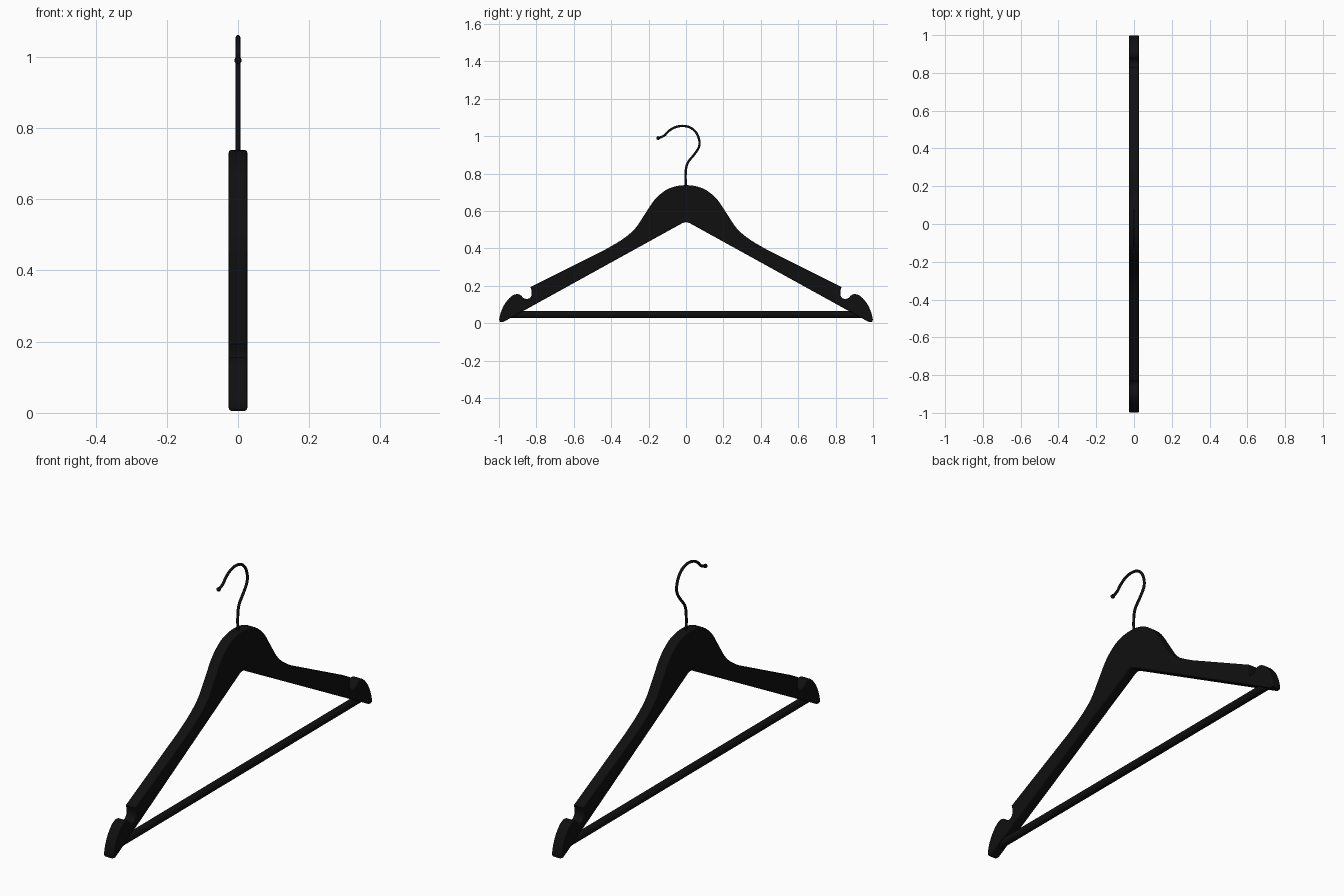
import bpy, bmesh
from mathutils import Vector

if "Cube" in bpy.data.objects:
    bpy.data.objects.remove(bpy.data.objects["Cube"])

black = bpy.data.materials.new("matte black")
black.diffuse_color = (0.005, 0.005, 0.005, 1)
black.use_nodes = True
black.node_tree.nodes["Principled BSDF"].inputs["Base Color"].default_value = black.diffuse_color


def smooth(pts, steps=4):
    """Catmull-Rom curve through 2D points."""
    p = [Vector(q) for q in pts]
    p = [p[0] * 2 - p[1]] + p + [p[-1] * 2 - p[-2]]
    out = []
    for i in range(1, len(p) - 2):
        a, b, c, d = p[i - 1:i + 3]
        for k in range(steps):
            t = k / steps
            out.append(0.5 * (2 * b + (c - a) * t + (2 * a - 5 * b + 4 * c - d) * t**2
                              + (3 * b - a - 3 * c + d) * t**3))
    return out + [p[-2]]


def mirrored(pts):
    return [(-y, z) for y, z in reversed(pts)]


def finish(obj):
    obj.data.materials.clear()
    obj.data.materials.append(black)
    bpy.ops.object.select_all(action='DESELECT')
    obj.select_set(True)
    bpy.context.view_layer.objects.active = obj
    bpy.ops.object.shade_smooth_by_angle(angle=0.7)


# Hanger body: one half outline in y, z, mirrored
shoulder = [(0.055, 0.732), (0.11, 0.71), (0.168, 0.66), (0.22, 0.583), (0.275, 0.503),
            (0.345, 0.445), (0.435, 0.392)]
tip = [(0.832, 0.193), (0.825, 0.168), (0.829, 0.142), (0.846, 0.130), (0.868, 0.134),
       (0.884, 0.150), (0.905, 0.156), (0.935, 0.143), (0.968, 0.105), (0.99, 0.058), (0.999, 0.02)]
under = [(0.996, 0.008), (0.978, 0.006), (0.02, 0.535)]
top = smooth(mirrored(shoulder) + [(0, 0.738)] + shoulder)
half_tip = [tuple(v) for v in smooth(tip, 3)] + under
outline = [tuple(v) for v in top] + half_tip + [(0, 0.541)] + mirrored(half_tip)

half = 0.026
bm = bmesh.new()
face = bm.faces.new([bm.verts.new((-half, y, z)) for y, z in outline])
ext = bmesh.ops.extrude_face_region(bm, geom=[face])
bmesh.ops.translate(bm, vec=(2 * half, 0, 0),
                    verts=[g for g in ext["geom"] if isinstance(g, bmesh.types.BMVert)])
bmesh.ops.recalc_face_normals(bm, faces=bm.faces)
rims = [e for e in bm.edges if abs(e.verts[0].co.x - e.verts[1].co.x) < 1e-5]
bmesh.ops.bevel(bm, geom=rims, offset=0.007, segments=3, profile=0.5,
                affect='EDGES', clamp_overlap=False)
me = bpy.data.meshes.new("hanger_body")
bm.to_mesh(me)
bm.free()
body = bpy.data.objects.new("hanger_body", me)
bpy.context.collection.objects.link(body)
finish(body)
body.modifiers.new("flat_sides", 'WEIGHTED_NORMAL').keep_sharp = True

# Trouser bar
bpy.ops.mesh.primitive_cylinder_add(vertices=24, radius=0.019, depth=1.9,
                                    location=(0, 0, 0.046), rotation=(1.570796, 0, 0))
bar = bpy.context.object
bar.name = "trouser_bar"
finish(bar)

# Wire hook
path = smooth([(0, 0.70), (-0.002, 0.80), (0.008, 0.855), (0.042, 0.90), (0.067, 0.937),
               (0.072, 0.972), (0.057, 1.015), (0.025, 1.045), (-0.018, 1.055), (-0.06, 1.047),
               (-0.093, 1.027), (-0.118, 1.002), (-0.148, 0.99)], 5)
cu = bpy.data.curves.new("hook", 'CURVE')
cu.dimensions = '3D'
cu.bevel_depth = 0.0065
cu.bevel_resolution = 3
cu.use_fill_caps = True
sp = cu.splines.new('POLY')
sp.points.add(len(path) - 1)
for pt, v in zip(sp.points, path):
    pt.co = (0, v.x, v.y, 1)
hook = bpy.data.objects.new("hook", cu)
bpy.context.collection.objects.link(hook)
bpy.ops.object.select_all(action='DESELECT')
hook.select_set(True)
bpy.context.view_layer.objects.active = hook
bpy.ops.object.convert(target='MESH')
finish(bpy.context.object)

# Ball at the end of the hook
bpy.ops.mesh.primitive_uv_sphere_add(segments=16, ring_count=10, radius=0.01,
                                     location=(0, -0.149, 0.99))
ball = bpy.context.object
ball.name = "hook_tip"
finish(ball)
